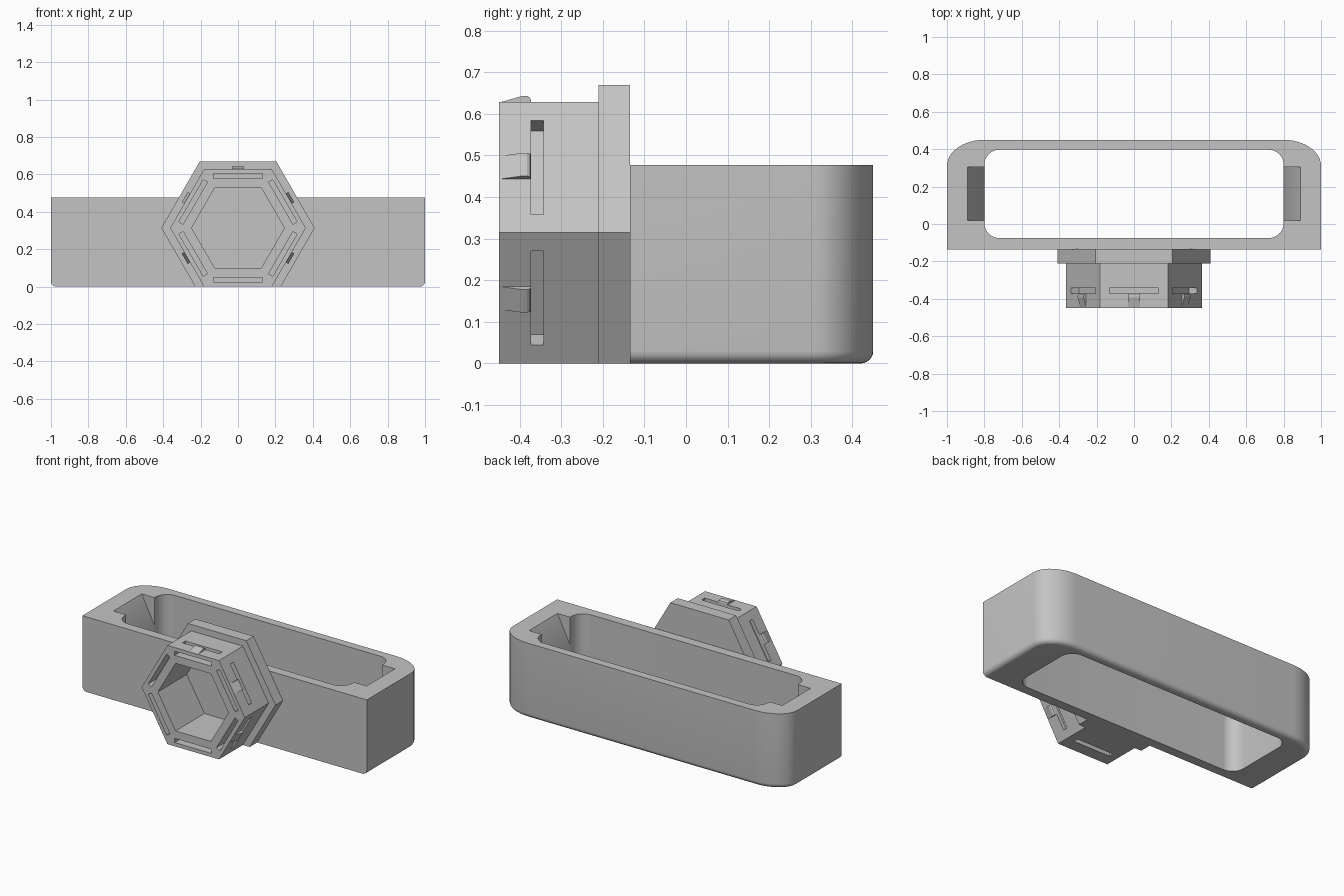
import bpy, bmesh, math
from mathutils import Vector, Matrix

if "Cube" in bpy.data.objects:
    bpy.data.objects.remove(bpy.data.objects["Cube"])

grey = bpy.data.materials.new("plain grey")
grey.use_nodes = True
colour = (0.55, 0.55, 0.55, 1)
grey.diffuse_color = colour
grey.node_tree.nodes["Principled BSDF"].inputs["Base Color"].default_value = colour

HUB_Z = 0.314     # height of the hexagon axis
TOP = 0.477       # height of the tray


def loft(name, rings, turn=None):
    """Closed solid through rings of equal point count."""
    bm = bmesh.new()
    loops = [[bm.verts.new(p) for p in ring] for ring in rings]
    n = len(loops[0])
    for a, b in zip(loops, loops[1:]):
        for i in range(n):
            bm.faces.new((a[i], a[(i + 1) % n], b[(i + 1) % n], b[i]))
    bm.faces.new(loops[0][::-1])
    bm.faces.new(loops[-1])
    if turn:
        bmesh.ops.transform(bm, matrix=turn, verts=bm.verts)
    bmesh.ops.recalc_face_normals(bm, faces=bm.faces)
    mesh = bpy.data.meshes.new(name)
    bm.to_mesh(mesh)
    bm.free()
    mesh.materials.append(grey)
    ob = bpy.data.objects.new(name, mesh)
    bpy.context.collection.objects.link(ob)
    return ob


def cut(ob, cutters):
    """Subtract the cutters from the object."""
    bpy.context.view_layer.objects.active = ob
    for c in cutters:
        mod = ob.modifiers.new("cut", 'BOOLEAN')
        mod.operation = 'DIFFERENCE'
        mod.solver = 'EXACT'
        mod.object = c
        bpy.ops.object.modifier_apply(modifier=mod.name)


def corner(cx, cy, rx, ry, start, steps=12):
    """Quarter ellipse, counter-clockwise from the start angle."""
    return [(cx + rx * math.cos(a), cy + ry * math.sin(a))
            for a in (math.radians(start + 90 * i / steps) for i in range(steps + 1))]


def tray_outline(inset, z):
    """Square front corners, rounded back corners."""
    rx, ry = 0.2 - inset, 0.14 - inset
    pts = [(-1 + inset, -0.135), (1 - inset, -0.135)]
    pts += corner(0.8, 0.31, rx, ry, 0) + corner(-0.8, 0.31, rx, ry, 90)
    return [(x, y, z) for x, y in pts]


def opening_outline(z):
    x, r, y0, y1 = 0.72, 0.08, 0.005, 0.317
    pts = (corner(x, y1, r, r, 0) + corner(-x, y1, r, r, 90)
           + corner(-x, y0, r, r, 180) + corner(x, y0, r, r, 270))
    return [(px, py, z) for px, py in pts]


def hexagon(radius, y):
    """Hexagon with flat top, trimmed at the ground."""
    low = max(0, HUB_Z - radius * math.sin(math.pi / 3))
    low_x = radius - (HUB_Z - low) / math.tan(math.pi / 3)
    high = HUB_Z + radius * math.sin(math.pi / 3)
    return [(radius, y, HUB_Z), (radius / 2, y, high), (-radius / 2, y, high),
            (-radius, y, HUB_Z), (-low_x, y, low), (low_x, y, low)]


def side_turn(k):
    """Carry a part from the top side of the hexagon to side k."""
    return Matrix.Translation((0, 0, HUB_Z)) @ Matrix.Rotation(math.radians(60 * k), 4, 'Y')


# tray with softened lower edge
soft = 0.03
rings = []
for i in range(7):
    a = math.pi / 2 * i / 6
    rings.append(tray_outline(soft * (1 - math.sin(a)), soft * (1 - math.cos(a))))
rings.append(tray_outline(0, TOP))
tray = loft("tray", rings)

# through opening and sloped end notches
helpers = [loft("opening_cutter", [opening_outline(-0.1), opening_outline(0.6)])]
for s in (-1, 1):
    profile = [(0.79, 0.28), (0.9, 0.497), (0.79, 0.497)]
    helpers.append(loft("notch_cutter", [[(s * x, y, z) for x, z in profile]
                                         for y in (0.02, 0.305)]))
cut(tray, helpers)

# hexagonal flange and hub with a blind pocket
flange = loft("hex_flange", [hexagon(0.41, y) for y in (-0.21, -0.135)])
hub = loft("hex_hub", [hexagon(0.3625, y) for y in (-0.45, -0.21)])
pocket = loft("pocket_cutter", [hexagon(0.248, y) for y in (-0.5, -0.16)])
helpers.append(pocket)

# bent slots running from the hub face out through each side
slots = []
bend = [(-0.47, 0.264), (-0.342, 0.264), (-0.342, 0.34),
        (-0.372, 0.34), (-0.372, 0.29), (-0.47, 0.29)]
for k in range(6):
    slots.append(loft("slot_cutter", [[(x, y, h) for y, h in bend]
                                      for x in (-0.13, 0.13)], side_turn(k)))
cut(flange, [pocket])
cut(hub, [pocket] + slots)
helpers += slots

# small wedge catches on every side but the underside
wedge = [(-0.445, 0.305), (-0.445, 0.314), (-0.392, 0.329), (-0.382, 0.329),
         (-0.375, 0.325), (-0.372, 0.317), (-0.372, 0.305)]
for k in (0, 1, 2, 4, 5):
    loft("catch", [[(x, y, h) for y, h in wedge] for x in (-0.032, 0.032)], side_turn(k))

for h in helpers:
    bpy.data.objects.remove(h)

# smooth only the rounded tray
bpy.ops.object.select_all(action='DESELECT')
tray.select_set(True)
bpy.context.view_layer.objects.active = tray
bpy.ops.object.shade_smooth_by_angle(angle=math.radians(30))
